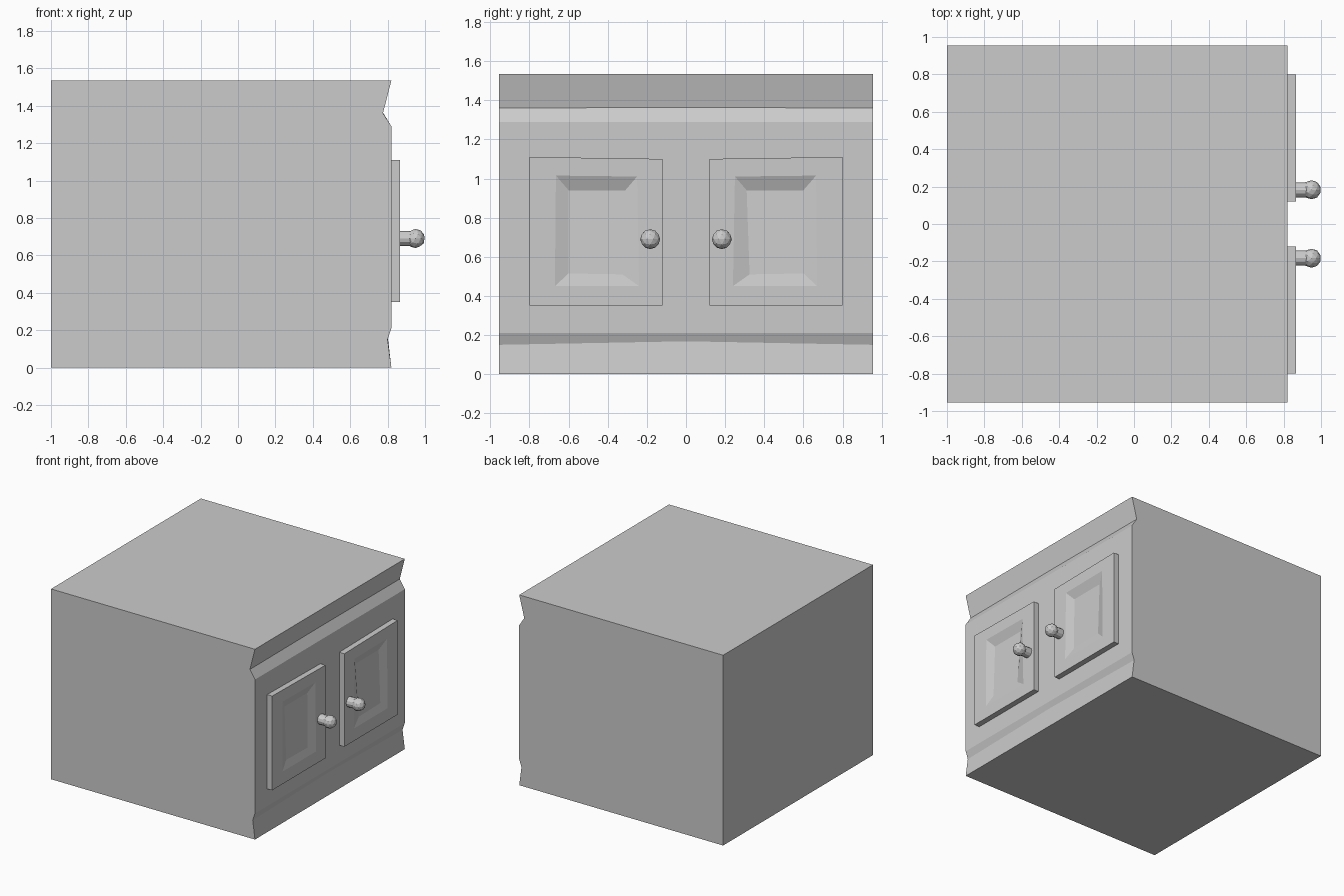
import bpy, bmesh
from math import pi
from mathutils import Matrix

if "Cube" in bpy.data.objects:
    bpy.data.objects.remove(bpy.data.objects["Cube"])


def finish(bm, name, mirror=False):
    bmesh.ops.recalc_face_normals(bm, faces=bm.faces)
    me = bpy.data.meshes.new(name)
    bm.to_mesh(me)
    bm.free()
    ob = bpy.data.objects.new(name, me)
    bpy.context.collection.objects.link(ob)
    if mirror:
        m = ob.modifiers.new("mirror", 'MIRROR')
        m.use_axis = (False, True, False)
    return ob


def bridge(bm, a, b):
    n = len(a)
    for i in range(n):
        bm.faces.new((a[i], a[(i + 1) % n], b[(i + 1) % n], b[i]))


# Cabinet body: side profile lofted across the width, lower groove slightly arched
def profile(arch):
    return [(-1, 0), (.82, 0), (.80, .15 + arch), (.82, .21), (.82, 1.29),
            (.775, 1.36 + arch * .2), (.82, 1.535), (-1, 1.535)]


bm = bmesh.new()
loops = [[bm.verts.new((x, y, z)) for x, z in profile(arch)]
         for y, arch in ((-.955, 0), (0, .018), (.955, 0))]
bridge(bm, loops[0], loops[1])
bridge(bm, loops[1], loops[2])
bm.faces.new(loops[0])
bm.faces.new(loops[2])
finish(bm, "cabinet_body")

# Doors: slab with a recessed panel, each loop starts at the lower inner corner
outline = [(.12, .35), (.80, .35), (.80, 1.11), (.12, 1.10)]
recess = [(.24, .45), (.67, .45), (.665, 1.015), (.25, 1.01)]
panel = [(.325, .51), (.60, .515), (.60, .94), (.31, .94)]
bm = bmesh.new()
rings = [[bm.verts.new((x, y, z)) for x, (y, z) in zip(xs, pts)]
         for xs, pts in (([.81] * 4, outline), ([.865] * 4, outline),
                         ([.865] * 4, recess), ([.85, .85, .835, .835], panel))]
for a, b in zip(rings, rings[1:]):
    bridge(bm, a, b)
bm.faces.new(rings[0])
bm.faces.new(rings[-1])
finish(bm, "doors", True)

# Knobs: short stem and faceted ball
bm = bmesh.new()
bmesh.ops.create_cone(bm, cap_ends=True, segments=12, radius1=.04, radius2=.04, depth=.08,
                      matrix=Matrix.Translation((.895, .183, .69)) @ Matrix.Rotation(pi / 2, 4, 'Y'))
bmesh.ops.create_icosphere(bm, subdivisions=2, radius=.051,
                           matrix=Matrix.Translation((.949, .183, .69)))
finish(bm, "door_knobs", True)
